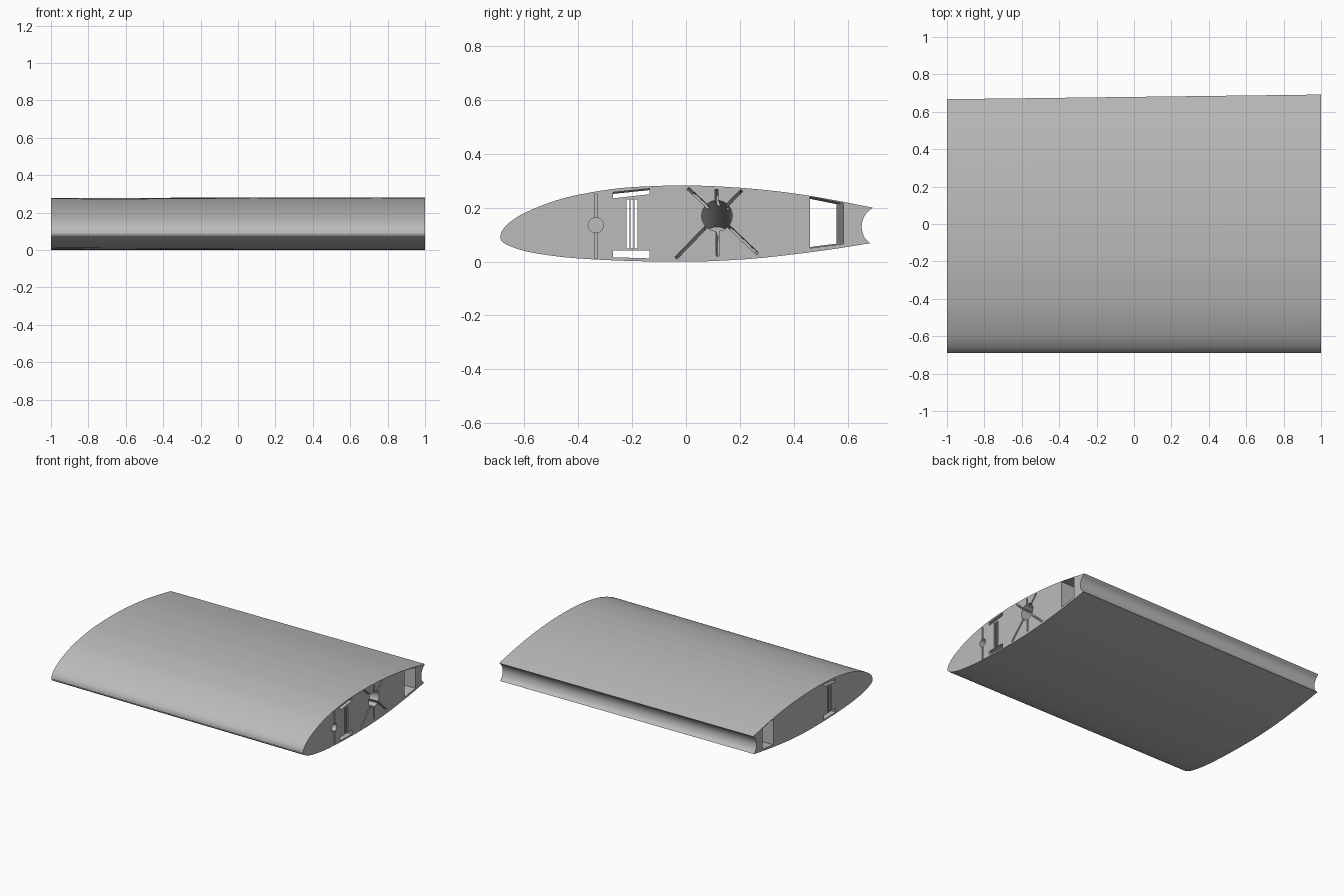
import bpy, bmesh, math
from mathutils import Vector

cube = bpy.data.objects.get("Cube")
if cube:
    bpy.data.objects.remove(cube, do_unlink=True)

grey = bpy.data.materials.new("foam grey")
grey.use_nodes = True
grey.diffuse_color = (0.5, 0.5, 0.5, 1)
grey.node_tree.nodes["Principled BSDF"].inputs["Base Color"].default_value = (0.5, 0.5, 0.5, 1)

NOSE = Vector((-0.69, 0.09))


def taper(p, k=0.982):
    """Shrink a (y, z) point towards the leading edge."""
    return NOSE + (Vector(p) - NOSE) * k


def smooth(points, steps=5):
    """Catmull-Rom curve through the points."""
    pts = [Vector(p) for p in points]
    pts = [2 * pts[0] - pts[1]] + pts + [2 * pts[-1] - pts[-2]]
    out = []
    for a, b, c, d in zip(pts, pts[1:], pts[2:], pts[3:]):
        for i in range(steps):
            t = i / steps
            out.append(0.5 * (2 * b + (c - a) * t + (2 * a - 5 * b + 4 * c - d) * t * t
                              + (3 * b - a - 3 * c + d) * t ** 3))
    return out + [pts[-2]]


def loft(name, near, far, x_near=1.0, x_far=-1.0):
    """Solid between two matching (y, z) outlines."""
    bm = bmesh.new()
    a = [bm.verts.new((x_near, p[0], p[1])) for p in near]
    b = [bm.verts.new((x_far, p[0], p[1])) for p in far]
    n = len(a)
    bm.faces.new(a)
    bm.faces.new(b[::-1])
    for i in range(n):
        bm.faces.new((a[i], b[i], b[(i + 1) % n], a[(i + 1) % n]))
    bmesh.ops.recalc_face_normals(bm, faces=bm.faces)
    mesh = bpy.data.meshes.new(name)
    bm.to_mesh(mesh)
    bm.free()
    mesh.materials.append(grey)
    obj = bpy.data.objects.new(name, mesh)
    bpy.context.collection.objects.link(obj)
    return obj


def circle(c, r, n=40):
    return [(c[0] + r * math.cos(math.tau * i / n), c[1] + r * math.sin(math.tau * i / n))
            for i in range(n)]


def strip(p, q, width):
    """Thin rectangle from p to q."""
    p, q = Vector(p), Vector(q)
    d = (q - p).normalized() * width / 2
    s = Vector((-d.y, d.x))
    return [p + s, p - s, q - s, q + s]


# Wing outline: upper skin, hollow trailing edge, lower skin
upper = smooth([(-0.69, 0.09), (-0.682, 0.115), (-0.655, 0.145), (-0.6, 0.18), (-0.5, 0.221),
                (-0.4, 0.248), (-0.25, 0.272), (-0.1, 0.281), (0, 0.282), (0.1, 0.28),
                (0.25, 0.27), (0.4, 0.253), (0.55, 0.228), (0.692, 0.2)])
hollow = smooth([(0.692, 0.2), (0.664, 0.172), (0.652, 0.133), (0.66, 0.094), (0.682, 0.068)])
lower = smooth([(0.682, 0.068), (0.55, 0.047), (0.4, 0.027), (0.25, 0.011), (0.1, 0.002),
                (0, 0), (-0.15, 0.001), (-0.3, 0.006), (-0.45, 0.016), (-0.58, 0.035),
                (-0.65, 0.056), (-0.682, 0.074), (-0.69, 0.09)])
outline = upper[:-1] + hollow[:-1] + lower[:-1]
wing = loft("wing_panel", outline, [taper(p) for p in outline])

cutters = []


def cut(name, near, far=None, x_far=-1.1):
    far = far or near
    # start the cutter just outside the end face
    cutters.append(loft(name, near, far, 1.02, x_far))


# Spar channel: two flanges and a web of three slots, open at both ends
cut("upper_flange_cutter", [(-0.27, 0.235), (-0.135, 0.25), (-0.135, 0.271), (-0.27, 0.257)],
    [(-0.27, 0.235), (-0.135, 0.25), (-0.135, 0.265), (-0.27, 0.251)])
cut("lower_flange_cutter", [(-0.27, 0.016), (-0.135, 0.012), (-0.135, 0.042), (-0.27, 0.042)])
for y in (-0.215, -0.2, -0.185):
    cut("web_cutter", strip((y, 0.048), (y, 0.23), 0.011))

# Rear box channel
box = [(0.46, 0.05), (0.585, 0.066), (0.585, 0.216), (0.46, 0.241)]
cut("rear_box_cutter", box, [taper(p, 0.978) for p in box])

# Blind sloping tube socket with radiating slots
hub = Vector((0.115, 0.172))
cut("tube_socket_cutter", circle(hub, 0.057), circle(hub - Vector((0, 0.1)), 0.057), 0.0)
for tip in [(0.005, 0.274), (0.112, 0.27), (0.207, 0.266),
            (-0.04, 0.012), (0.117, 0.02), (0.267, 0.028)]:
    tip = Vector(tip)
    ray = (tip - hub).normalized()
    shift = Vector((0.008, -0.012))
    cut("socket_slot_cutter", strip(hub + ray * 0.045, tip, 0.011),
        strip(hub + ray * 0.045 + shift, hub + (tip - hub) * 0.88 + shift, 0.011), 0.8)

# Small front pin hole with a vertical slit
pin = (-0.335, 0.135)
cut("pin_hole_cutter", circle(pin, 0.028, 32), x_far=0.85)
cut("pin_slit_cutter", strip((-0.335, 0.012), (-0.335, 0.25), 0.01), x_far=0.9)

# Carve all the channels
bpy.context.view_layer.objects.active = wing
for c in cutters:
    mod = wing.modifiers.new(c.name, "BOOLEAN")
    mod.operation, mod.solver, mod.object = "DIFFERENCE", "EXACT", c
    bpy.ops.object.modifier_apply(modifier=mod.name)
    bpy.data.objects.remove(c, do_unlink=True)

bpy.ops.object.select_all(action="DESELECT")
wing.select_set(True)
bpy.ops.object.shade_smooth_by_angle(angle=math.radians(30))
